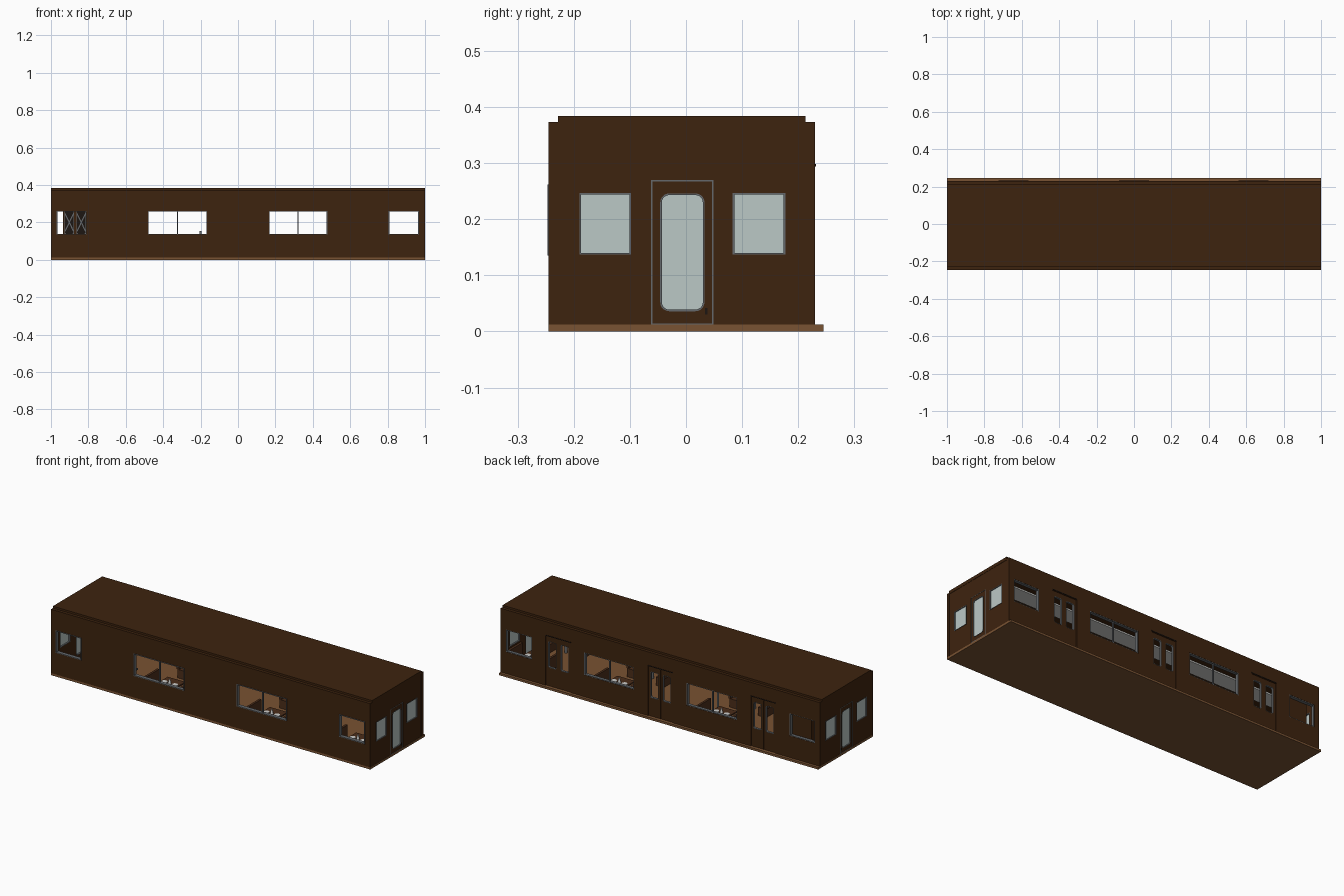
import bpy, bmesh, math

if "Cube" in bpy.data.objects:
    bpy.data.objects.remove(bpy.data.objects["Cube"])

def material(name, rgb):
    m = bpy.data.materials.new(name)
    m.diffuse_color = (*rgb, 1)
    m.use_nodes = True
    m.node_tree.nodes["Principled BSDF"].inputs["Base Color"].default_value = m.diffuse_color
    return m

BROWN = material("dark brown body", (0.048, 0.017, 0.0045))
WOOD = material("light wood", (0.19, 0.085, 0.032))
GLASS = material("pale glass", (0.50, 0.58, 0.565))
GREY = material("grey metal", (0.13, 0.14, 0.15))
WHITE = material("off white", (0.62, 0.62, 0.60))
DARK = material("near black", (0.012, 0.008, 0.006))
SEAT = material("seat brown", (0.07, 0.026, 0.01))

def outline(a0, a1, z0, z1, r):
    """Rectangle with optionally rounded corners."""
    if r <= 0:
        return [(a1, z1), (a0, z1), (a0, z0), (a1, z0)]
    pts = []
    corners = [(a1 - r, z1 - r), (a0 + r, z1 - r), (a0 + r, z0 + r), (a1 - r, z0 + r)]
    for k, (cx, cz) in enumerate(corners):
        for i in range(6):
            t = math.pi / 2 * (k + i / 5)
            pts.append((cx + r * math.cos(t), cz + r * math.sin(t)))
    return pts

def panel(name, axis, a, z, d, mat, r=0, rim=0):
    """Upright plate facing x or y: span a, heights z, depth d; rim > 0 makes an open frame."""
    bm = bmesh.new()
    def loop(pts, depth):
        return [bm.verts.new((depth, u, w) if axis == 'x' else (u, depth, w)) for u, w in pts]
    def bridge(p, q):
        for i in range(len(p)):
            j = (i + 1) % len(p)
            bm.faces.new((p[i], p[j], q[j], q[i]))
    outer = outline(*a, *z, r)
    o0, o1 = loop(outer, d[0]), loop(outer, d[1])
    bridge(o0, o1)
    if rim:
        inner = outline(a[0] + rim, a[1] - rim, z[0] + rim, z[1] - rim, r - rim if r else 0)
        i0, i1 = loop(inner, d[0]), loop(inner, d[1])
        bridge(i0, i1)
        bridge(o0, i0)
        bridge(o1, i1)
    else:
        bm.faces.new(o0)
        bm.faces.new(o1)
    bmesh.ops.recalc_face_normals(bm, faces=bm.faces)
    me = bpy.data.meshes.new(name)
    bm.to_mesh(me)
    bm.free()
    ob = bpy.data.objects.new(name, me)
    bpy.context.collection.objects.link(ob)
    me.materials.append(mat)
    return ob

def box(name, x, y, z, mat):
    return panel(name, 'y', x, z, y, mat)

def cylinder(name, x, y, z0, z1, r, mat, top=None):
    bpy.ops.mesh.primitive_cone_add(vertices=16, radius1=r, radius2=r if top is None else top,
                                    depth=z1 - z0, location=(x, y, (z0 + z1) / 2))
    ob = bpy.context.object
    ob.name = name
    ob.data.materials.append(mat)
    bpy.ops.object.shade_smooth_by_angle()

def cut(ob, cutters):
    bpy.context.view_layer.objects.active = ob
    for c in cutters:
        c.hide_render = True
        m = ob.modifiers.new("cut", 'BOOLEAN')
        m.operation, m.solver, m.object = 'DIFFERENCE', 'EXACT', c
        bpy.ops.object.modifier_apply(modifier=m.name)
        bpy.data.objects.remove(c)

FLOOR, EAVE, TOP = 0.012, 0.373, 0.384
Y0, Y1, T = -0.245, 0.230, 0.017
WIN_Z = (0.135, 0.262)
WINDOWS = [(-0.97, -0.81), (-0.482, -0.165), (0.165, 0.478), (0.805, 0.967)]
DOORS = [-0.645, 0.0, 0.64]

# floor, roof and ceiling lamp strip
box("floor", (-1, 1), (-0.245, 0.245), (0, FLOOR), WOOD)
box("roof", (-1, 1), (Y0 + T, Y1 - T), (EAVE - 0.007, TOP), BROWN)
box("ceiling_light", (-0.95, 0.95), (-0.055, 0.04), (0.358, 0.366), WHITE)

# long side walls with windows, frames and mullions
for side, (y0, y1) in (("front", (Y0, Y0 + T)), ("back", (Y1 - T, Y1))):
    wall = box(side + "_wall", (-1, 1), (y0, y1), (FLOOR, EAVE), BROWN)
    holes = [panel("cutter", 'y', w, WIN_Z, (y0 - 0.02, y1 + 0.02), BROWN) for w in WINDOWS]
    if side == "back":
        holes += [panel("cutter", 'y', (c - 0.078, c + 0.078), (0, 0.292),
                        (y0 - 0.02, y1 + 0.02), BROWN) for c in DOORS]
    cut(wall, holes)
    for w in WINDOWS:
        panel(side + "_window_frame", 'y', w, WIN_Z, (y0 - 0.002, y1 - 0.001 if side == "back" else y1 + 0.002),
              GREY, rim=0.004)
        if w[1] - w[0] > 0.2:
            c = (w[0] + w[1]) / 2
            box(side + "_window_mullion", (c - 0.003, c + 0.003), (y0 + 0.004, y1 - 0.004), WIN_Z, GREY)

# double sliding doors on the back
for c in DOORS:
    for s in (-1, 1):
        m = c + s * 0.039
        leaf = panel("sliding_door_leaf", 'y', (m - 0.0385, m + 0.0385), (FLOOR, 0.292), (0.215, 0.226), BROWN)
        hole = ((m - 0.026, m + 0.026), (0.115, 0.265))
        cut(leaf, [panel("cutter", 'y', *hole, (0.2, 0.25), BROWN, r=0.01)])
        panel("sliding_door_window_rim", 'y', *hole, (0.214, 0.2265), GREY, r=0.01, rim=0.003)
    box("door_header", (c - 0.08, c + 0.08), (Y1, Y1 + 0.002), (0.294, 0.298), DARK)

# end walls, each with a door between two windows
END_WINDOWS = [(-0.19, -0.098), (0.083, 0.177)]
for s in (-1, 1):
    d = tuple(sorted((s * 0.982, s * 0.9985)))
    wide = (d[0] - 0.02, d[1] + 0.02)
    pane = tuple(sorted((s * 0.990, s * 0.995)))
    rim = tuple(sorted((s * 0.982, s * 1.0)))
    wall = panel("end_wall", 'x', (Y0 + T, Y1 - T), (FLOOR, EAVE - 0.007), d, BROWN)
    door_glass = ((-0.046, 0.033), (0.036, 0.246))
    cut(wall, [panel("cutter", 'x', w, (0.137, 0.247), wide, BROWN) for w in END_WINDOWS]
        + [panel("cutter", 'x', *door_glass, wide, BROWN, r=0.016)])
    for w in END_WINDOWS:
        panel("end_window_glass", 'x', w, (0.137, 0.247), pane, GLASS)
        panel("end_window_frame", 'x', w, (0.137, 0.247), rim, GREY, rim=0.003)
    panel("end_door_glass", 'x', *door_glass, pane, GLASS, r=0.016)
    panel("end_door_glass_rim", 'x', *door_glass, rim, GREY, r=0.016, rim=0.003)
    panel("end_door_frame", 'x', (-0.062, 0.049), (FLOOR, 0.27),
          tuple(sorted((s * 0.997, s * 1.0))), GREY, rim=0.0025)
    panel("end_door_handle", 'x', (0.034, 0.038), (0.03, 0.042),
          tuple(sorted((s * 0.997, s * 1.0))), DARK)

# cabinet in the back corner with two crossed-lattice doors
box("cabinet", (-0.935, -0.80), (0.12, 0.211), (FLOOR, 0.31), BROWN)
for c in (-0.902, -0.838):
    panel("cabinet_door", 'y', (c - 0.026, c + 0.026), (0.03, 0.29), (0.116, 0.12), DARK)
    panel("cabinet_door_frame", 'y', (c - 0.026, c + 0.026), (0.03, 0.29), (0.113, 0.117), GREY, rim=0.004)
    for z in (0.095, 0.2):
        for s in (-1, 1):
            bar = box("cabinet_lattice", (-0.003, 0.003), (-0.002, 0.002), (-0.054, 0.054), GREY)
            bar.location = (c, 0.114, z)
            bar.rotation_euler.y = s * 0.45

# low sideboard with bottles, on the front side
box("sideboard", (-0.76, -0.53), (-0.226, -0.15), (FLOOR, 0.12), SEAT)
box("sideboard_top", (-0.765, -0.525), (-0.227, -0.145), (0.12, 0.128), GREY)
for i in range(5):
    cylinder("bottle", -0.73 + i * 0.043, -0.19, 0.128, 0.17, 0.008, WHITE, 0.004)

# dining tables with facing benches and tableware
for x, y in [(-0.32, -0.155), (0.32, -0.155), (0.86, -0.155), (-0.32, 0.14), (0.32, 0.14), (0.86, 0.14)]:
    box("table_top", (x - 0.055, x + 0.055), (y - 0.062, y + 0.062), (0.092, 0.1), SEAT)
    cylinder("table_leg", x, y, FLOOR, 0.092, 0.008, GREY)
    cylinder("table_lamp", x, y, 0.1, 0.125, 0.009, WHITE, 0.004)
    for s in (-1, 1):
        cylinder("plate", x + s * 0.033, y, 0.1, 0.103, 0.016, WHITE)
        box("bench_seat", sorted((x + s * 0.065, x + s * 0.115)), (y - 0.06, y + 0.06), (FLOOR, 0.06), SEAT)
        box("bench_back", sorted((x + s * 0.107, x + s * 0.12)), (y - 0.06, y + 0.06), (0.06, 0.13), SEAT)
cylinder("table_bottle", -0.2, 0.0, FLOOR, 0.155, 0.006, GREY)
